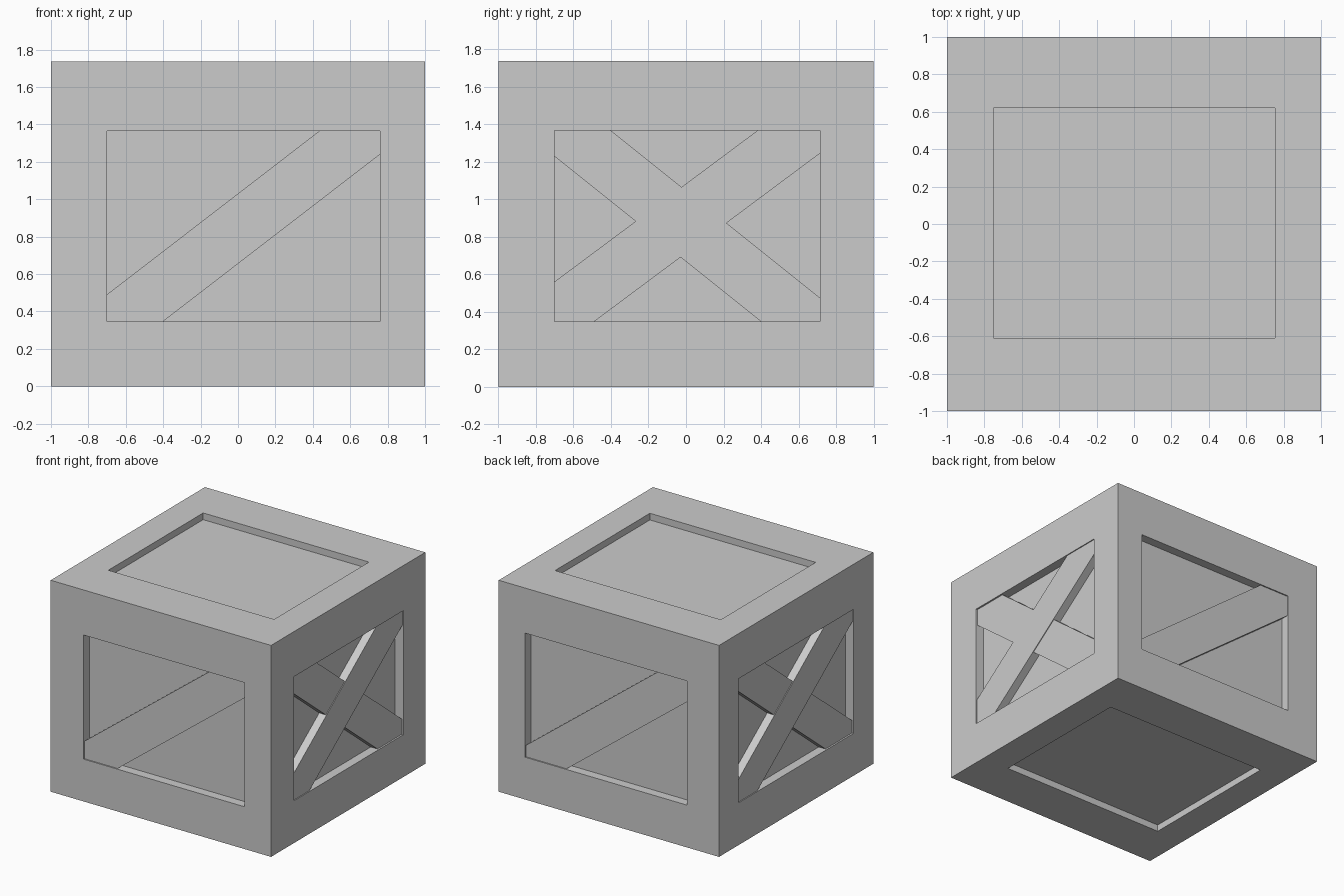
import bpy, bmesh
from mathutils import Vector

if "Cube" in bpy.data.objects:
    bpy.data.objects.remove(bpy.data.objects["Cube"])

H = 1.735          # crate height
DEPTH = 0.075      # side panel recess
LID_DEPTH = 0.055  # lid and base recess
Z0, Z1 = 0.347, 1.365

# Panel openings per side (min, max along the world axis of that side)
OPEN = {"front": (-0.70, 0.76), "back": (-0.71, 0.76),
        "right": (-0.70, 0.715), "left": (-0.745, 0.745)}


def finish(bm, name):
    bmesh.ops.recalc_face_normals(bm, faces=bm.faces[:])
    mesh = bpy.data.meshes.new(name)
    bm.to_mesh(mesh)
    bm.free()
    obj = bpy.data.objects.new(name, mesh)
    bpy.context.collection.objects.link(obj)
    return obj


def side_of(n):
    if abs(n.z) > 0.5:
        return "lid"
    if abs(n.y) > 0.5:
        return "front" if n.y < 0 else "back"
    return "right" if n.x > 0 else "left"


# Crate body: a box with a recessed panel on each of the six sides
bm = bmesh.new()
bmesh.ops.create_cube(bm, size=2)
for v in bm.verts:
    v.co.z = H if v.co.z > 0 else 0
bm.normal_update()
panels = bm.faces[:]
bmesh.ops.inset_individual(bm, faces=panels, thickness=0.2)
for f in panels:
    side = side_of(f.normal)
    for v in f.verts:
        if side == "lid":
            v.co.x = 0.755 if v.co.x > 0 else -0.75
            v.co.y = 0.62 if v.co.y > 0 else -0.61
        else:
            axis = 0 if side in ("front", "back") else 1
            v.co[axis] = OPEN[side][v.co[axis] > 0]
            v.co.z = Z1 if v.co.z > H / 2 else Z0
bm.normal_update()
for f in bmesh.ops.extrude_discrete_faces(bm, faces=panels)["faces"]:
    n = f.normal.copy()
    d = LID_DEPTH if abs(n.z) > 0.5 else DEPTH
    bmesh.ops.translate(bm, verts=f.verts[:], vec=-n * d)
finish(bm, "crate_body")


def brace(name, side, low, high, slope, gap, flip=False):
    """Diagonal plank clipped to its opening; low/high are where its edges meet the opening."""
    normal = {"front": Vector((0, -1, 0)), "back": Vector((0, 1, 0)),
              "right": Vector((1, 0, 0)), "left": Vector((-1, 0, 0))}[side]
    across = Vector((0, 0, 1)).cross(normal)   # viewer's right on that side
    a, b = OPEN[side]
    if side in ("back", "left"):
        a, b = -b, -a
    if flip:
        a, b = -b, -a
    profile = [(a, Z0), (low, Z0), (b, Z0 + slope * (b - low)),
               (b, Z1), (high, Z1), (a, Z1 - slope * (high - a))]
    s = -1 if flip else 1
    bm = bmesh.new()
    verts = [bm.verts.new(across * (s * u) + Vector((0, 0, z)) + normal * (1 - DEPTH))
             for u, z in profile]
    face = bm.faces.new(verts)
    ext = bmesh.ops.extrude_face_region(bm, geom=[face])["geom"]
    bmesh.ops.translate(bm, vec=normal * (DEPTH - gap),
                        verts=[g for g in ext if isinstance(g, bmesh.types.BMVert)])
    finish(bm, name)


# Single diagonal on front and back
brace("front_brace", "front", -0.40, 0.435, 0.77, 0.01)
brace("back_brace", "back", -0.39, 0.44, 0.77, 0.01)

# Crossed planks on both ends
for side in ("right", "left"):
    brace(side + "_brace_over", side, -0.49, 0.38, 0.745, 0.008)
    brace(side + "_brace_under", side, -0.40, 0.40, 0.80, 0.014, flip=True)
